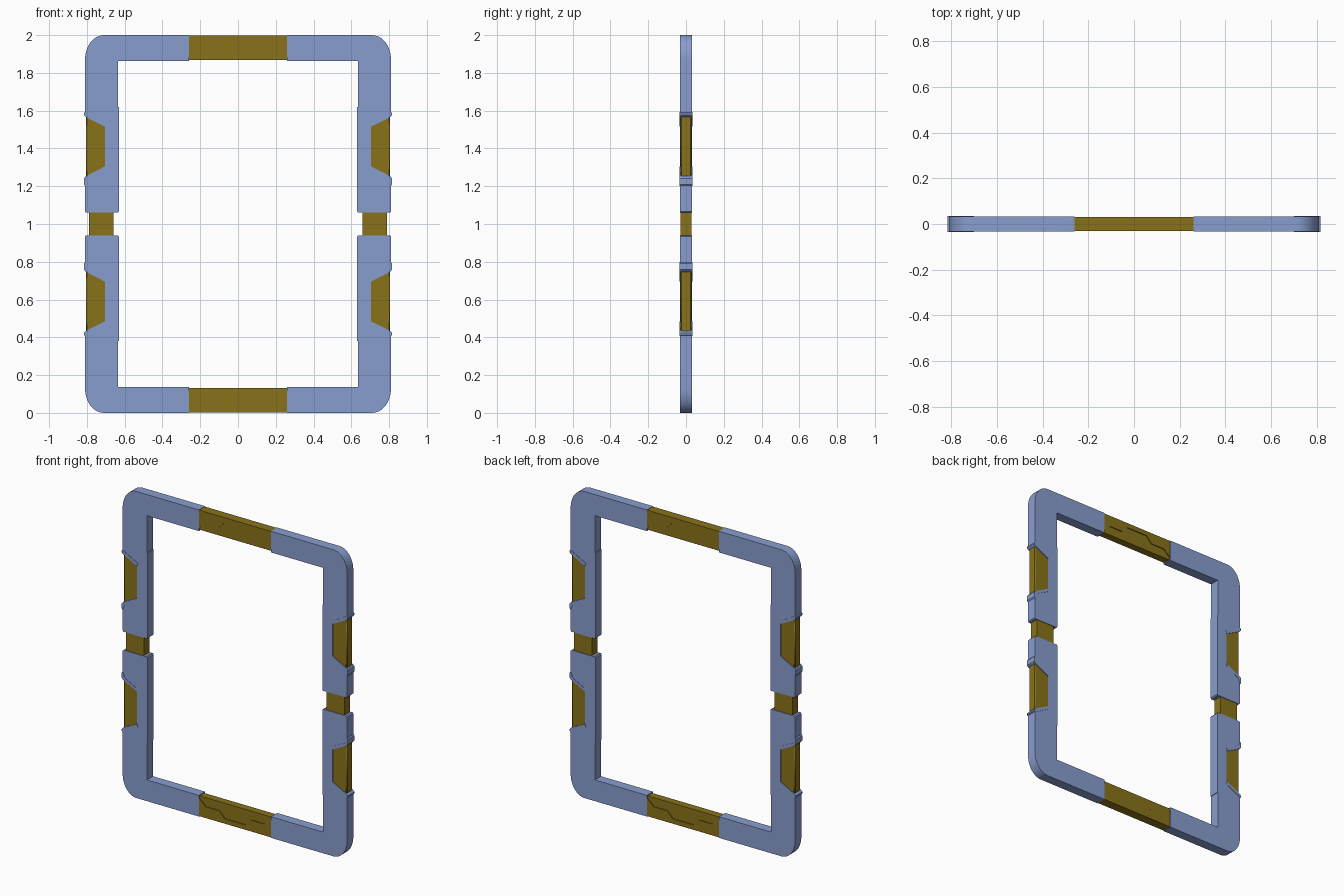
import bpy, bmesh, math

if "Cube" in bpy.data.objects:
    bpy.data.objects.remove(bpy.data.objects["Cube"])

MID = 1.0  # the frame mirrors about z = 1


def material(name, rgb):
    m = bpy.data.materials.new(name)
    m.diffuse_color = (*rgb, 1)
    m.use_nodes = True
    m.node_tree.nodes["Principled BSDF"].inputs["Base Color"].default_value = m.diffuse_color
    return m


BLUE = material("blue_shell", (0.25, 0.34, 0.62))
GOLD = material("gold_core", (0.25, 0.17, 0.01))


def prism(name, outline, y, mat, sx=1, sz=1, bevel=0.0):
    """Extrude an x/z outline to +-y, mirrored by the signs sx and sz."""
    bm = bmesh.new()
    pts = [(sx * x, MID + sz * (z - MID)) for x, z in outline]
    front = [bm.verts.new((x, -y, z)) for x, z in pts]
    back = [bm.verts.new((x, y, z)) for x, z in pts]
    bm.faces.new(front)
    bm.faces.new(back[::-1])
    n = len(pts)
    for i in range(n):
        j = (i + 1) % n
        bm.faces.new((front[i], back[i], back[j], front[j]))
    bmesh.ops.recalc_face_normals(bm, faces=bm.faces)
    me = bpy.data.meshes.new(name)
    bm.to_mesh(me)
    bm.free()
    ob = bpy.data.objects.new(name, me)
    bpy.context.collection.objects.link(ob)
    me.materials.append(mat)
    if bevel:
        mod = ob.modifiers.new("bevel", "BEVEL")
        mod.width = bevel
        mod.segments = 1
    bpy.ops.object.select_all(action="DESELECT")
    ob.select_set(True)
    bpy.context.view_layer.objects.active = ob
    bpy.ops.object.shade_smooth_by_angle(angle=math.radians(25))
    return ob


# Rounded outer corner
arc = [(0.71 + 0.10 * math.sin(t), 1.87 + 0.13 * math.cos(t))
       for t in (i * math.pi / 24 for i in range(13))]

# L-shaped corner with a notch in its outer edge
corner = [(0.26, 2.0)] + arc + [
    (0.81, 1.57), (0.705, 1.515), (0.705, 1.305), (0.81, 1.25),
    (0.81, 1.066), (0.804, 1.06), (0.643, 1.06), (0.635, 1.068),
    (0.635, 1.862), (0.26, 1.862)]

# Raised lips above and below the notch
upper_lip = [(0.705, 1.515), (0.807, 1.567), (0.816, 1.577),
             (0.816, 1.588), (0.808, 1.592), (0.700, 1.533)]
lower_lip = [(0.705, 1.305), (0.807, 1.252), (0.816, 1.242),
             (0.816, 1.210), (0.808, 1.200), (0.795, 1.238), (0.705, 1.285)]

# Inner wall liner beside the notch
liner = [(0.631, 1.62), (0.64, 1.62), (0.64, 1.06), (0.636, 1.06), (0.631, 1.067)]

# Gold insert filling the notch
insert = [(0.695, 1.525), (0.695, 1.295), (0.805, 1.24), (0.805, 1.575)]

for sx, side in ((1, "right"), (-1, "left")):
    for sz, level in ((1, "upper"), (-1, "lower")):
        tag = f"{level}_{side}"
        prism("corner_" + tag, corner, 0.032, BLUE, sx, sz)
        prism("notch_outer_lip_" + tag, upper_lip, 0.0345, BLUE, sx, sz)
        prism("notch_inner_lip_" + tag, lower_lip, 0.0345, BLUE, sx, sz)
        prism("wall_liner_" + tag, liner, 0.032, BLUE, sx, sz)
        prism("side_insert_" + tag, insert, 0.029, GOLD, sx, sz, 0.006)
    # Gold connector between the upper and lower corners
    prism("side_connector_" + side,
          [(0.66, 0.93), (0.79, 0.93), (0.79, 1.07), (0.66, 1.07)],
          0.028, GOLD, sx)

# Gold bars across the top and bottom, with a stepped raised outer plate
half = [(0.262, 1.88), (0.212, 1.925), (0.115, 1.925), (0.075, 1.967)]
plate = ([(-0.262, 1.998), (0.262, 1.998)] + half
         + [(-x, z) for x, z in reversed(half)])
bar = [(-0.262, 1.997), (0.262, 1.997), (0.262, 1.868), (-0.262, 1.868)]
for sz, level in ((1, "top"), (-1, "bottom")):
    prism(level + "_bar", bar, 0.024, GOLD, 1, sz)
    prism(level + "_bar_plate", plate, 0.030, GOLD, 1, sz)
